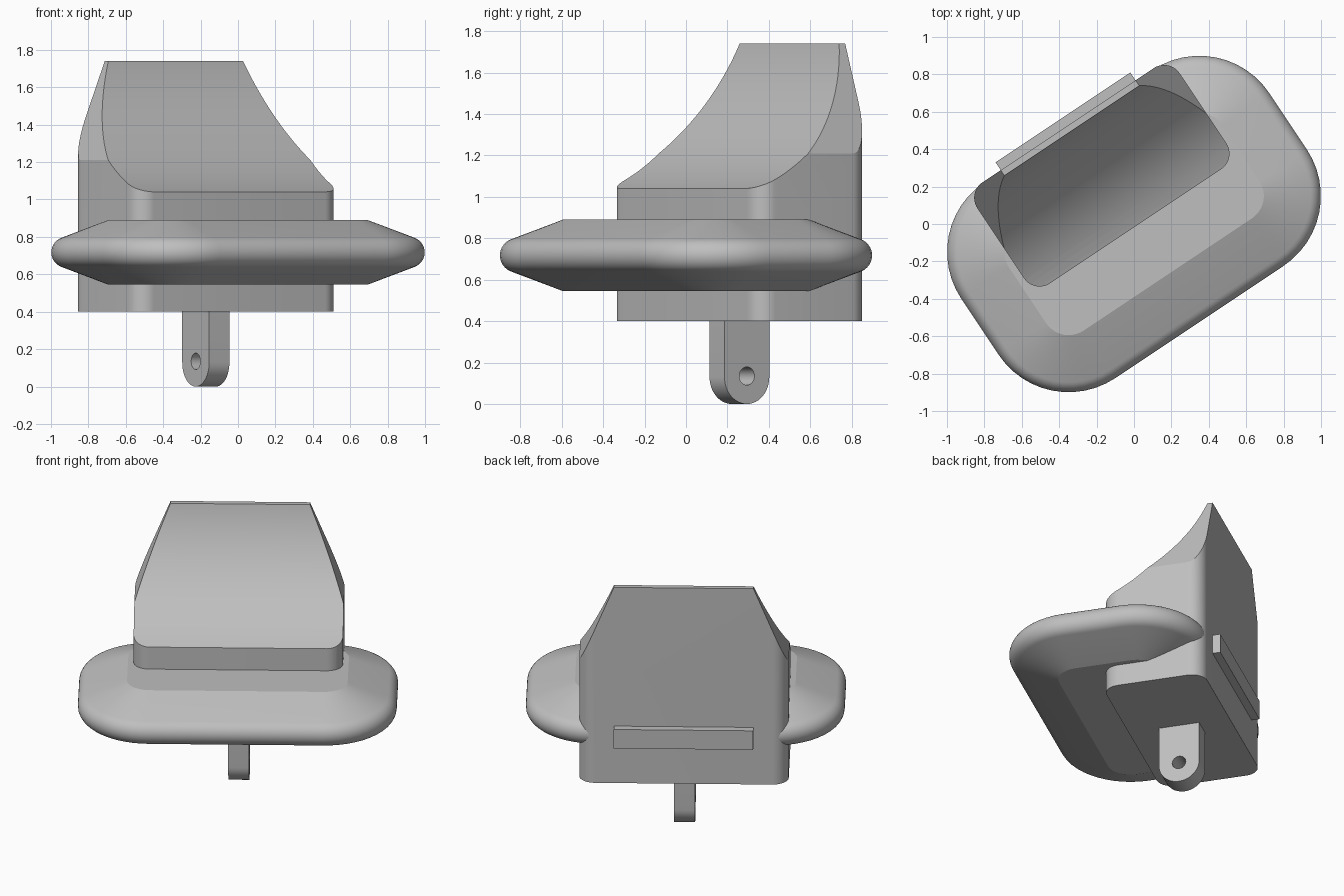
import bpy, bmesh, math
from mathutils import Matrix, Vector

if "Cube" in bpy.data.objects:
    bpy.data.objects.remove(bpy.data.objects["Cube"])

YAW = math.atan2(2, 3)      # whole model is turned about z
MID = 0.31                  # depth of the housing centre

grey = bpy.data.materials.new("plain grey")
grey.use_nodes = True
grey.diffuse_color = (0.52, 0.52, 0.52, 1)
grey.node_tree.nodes["Principled BSDF"].inputs["Base Color"].default_value = grey.diffuse_color


def arc(cx, cy, r, start, end, n=12):
    """Points along an arc, angles in degrees."""
    steps = [math.radians(start + (end - start) * i / n) for i in range(n + 1)]
    return [(cx + r * math.cos(a), cy + r * math.sin(a)) for a in steps]


def rounded_rect(a, b, r, cy=0):
    """Rounded rectangle outline from corner-centre offsets and radius."""
    corners = [(a, b, 0), (-a, b, 90), (-a, -b, 180), (a, -b, 270)]
    return [p for x, y, s in corners for p in arc(x, cy + y, r, s, s + 90)]


def loft(name, rings):
    """Skin a stack of matching closed rings and cap both ends."""
    bm = bmesh.new()
    rows = [[bm.verts.new(p) for p in ring] for ring in rings]
    n = len(rows[0])
    for low, high in zip(rows, rows[1:]):
        for i in range(n):
            j = (i + 1) % n
            bm.faces.new((low[i], low[j], high[j], high[i]))
    bm.faces.new(rows[0][::-1])
    bm.faces.new(rows[-1])
    bmesh.ops.recalc_face_normals(bm, faces=bm.faces)
    mesh = bpy.data.meshes.new(name)
    bm.to_mesh(mesh)
    bm.free()
    mesh.materials.append(grey)
    obj = bpy.data.objects.new(name, mesh)
    obj.rotation_euler.z = YAW
    bpy.context.collection.objects.link(obj)
    return obj


def prism(name, outline, axis, start, end):
    """Extrude a 2D outline along the x, y or z axis."""
    place = {"x": lambda p, t: (t, p[0], p[1]),
             "y": lambda p, t: (p[0], t, p[1]),
             "z": lambda p, t: (p[0], p[1], t)}[axis]
    return loft(name, [[place(p, t) for p in outline] for t in (start, end)])


def select(obj):
    bpy.ops.object.select_all(action="DESELECT")
    obj.select_set(True)
    bpy.context.view_layer.objects.active = obj


def combine(obj, tool, operation):
    """Apply a boolean and discard the tool."""
    bpy.context.view_layer.update()
    mod = obj.modifiers.new("cut", "BOOLEAN")
    mod.object, mod.operation, mod.solver = tool, operation, "EXACT"
    select(obj)
    bpy.ops.object.modifier_apply(modifier=mod.name)
    bpy.data.objects.remove(tool)


# Housing: rounded block, tapered shoulders, concave sloping front
housing = prism("housing", rounded_rect(0.55, 0.225, 0.1, MID), "z", 0.4, 1.8)
shoulders = [(-0.8, 0.3), (0.8, 0.3), (0.8, 1.21), (0.65, 1.21),
             (0.433, 1.74), (-0.433, 1.74), (-0.65, 1.21), (-0.8, 1.21)]
combine(housing, prism("shoulder_tool", shoulders, "y", -1, 1), "INTERSECT")
scoop = arc(-0.355, 1.96, 0.98, -75, -5, 32)
side = [(0.8, 0.3), (0.8, 1.9)] + scoop[::-1] + [(scoop[0][0], 0.3)]
combine(housing, prism("scoop_tool", side, "x", -1, 1), "INTERSECT")

# Collar: rounded slab with sloping faces and a full round rim
slope = math.degrees(math.atan(0.38))
rim = arc(0, 0, 0.083, slope - 90, 90 - slope, 16)
profile = [(0.305, -0.1725)] + [(0.083 - x, z) for x, z in rim] + [(0.305, 0.1725)]
collar = loft("collar", [[(x, y, 0.7175 + z) for x, y in rounded_rect(0.54, 0.18, 0.45 - inset)]
                         for inset, z in profile])

# Back rail
rail = prism("back_rail", [(-0.433, 0.66), (0.433, 0.66), (0.433, 0.79), (-0.433, 0.79)],
             "y", 0.6, 0.685)

# Hanging lug with a pin hole
lug_outline = arc(MID, 0.13, 0.13, 180, 360, 24) + [(MID + 0.13, 0.42), (MID - 0.13, 0.42)]
lug = prism("bottom_lug", lug_outline, "x", -0.065, 0.065)
combine(lug, prism("pin_hole_tool", arc(MID, 0.135, 0.044, 0, 345, 23), "x", -0.2, 0.2), "DIFFERENCE")

for part in (housing, collar, rail, lug):
    select(part)
    bpy.ops.object.shade_smooth_by_angle(angle=math.radians(16))
